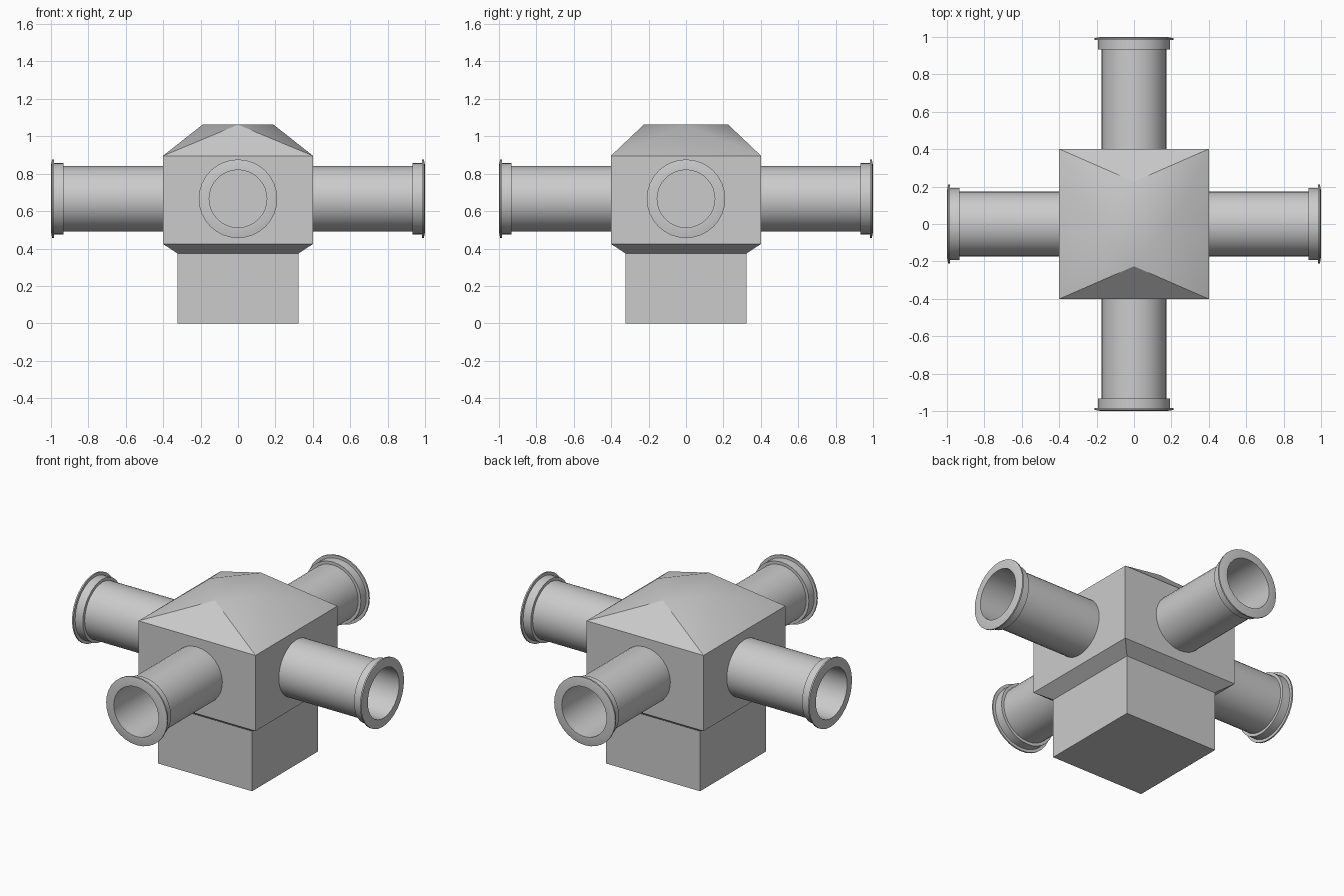
import bpy, bmesh
from math import cos, sin, pi, radians
from mathutils import Matrix

if "Cube" in bpy.data.objects:
    bpy.data.objects.remove(bpy.data.objects["Cube"])


def make_object(name, bm):
    bmesh.ops.recalc_face_normals(bm, faces=bm.faces)
    mesh = bpy.data.meshes.new(name)
    bm.to_mesh(mesh)
    bm.free()
    obj = bpy.data.objects.new(name, mesh)
    bpy.context.collection.objects.link(obj)
    bpy.ops.object.select_all(action='DESELECT')
    obj.select_set(True)
    bpy.context.view_layer.objects.active = obj
    bpy.ops.object.shade_smooth_by_angle(angle=radians(30))
    return obj


def square(bm, half, z):
    return [bm.verts.new((sx * half, sy * half, z))
            for sx, sy in ((-1, -1), (1, -1), (1, 1), (-1, 1))]


# Junction body: narrow base, flared shoulder, square block
bm = bmesh.new()
loops = [square(bm, h, z) for h, z in
         ((0.323, 0), (0.323, 0.373), (0.402, 0.425), (0.402, 0.895))]
bm.faces.new(loops[0])
for a, b in zip(loops, loops[1:]):
    for i in range(4):
        j = (i + 1) % 4
        bm.faces.new((a[i], a[j], b[j], b[i]))

# Faceted cap: a triangle on each side rising to a flat diamond
top = loops[-1]
tips = [bm.verts.new((x, y, 1.062)) for x, y in
        ((0, -0.226), (0.19, 0), (0, 0.226), (-0.19, 0))]
for i in range(4):
    j = (i + 1) % 4
    bm.faces.new((top[i], top[j], tips[i]))
    bm.faces.new((top[j], tips[j], tips[i]))
bm.faces.new(tips)
make_object("junction_body", bm)

# Pipes: one hollow flanged profile (distance out, radius) on all four sides
profile = [(0.39, 0.174), (0.932, 0.174), (0.932, 0.192), (0.985, 0.192),
           (0.985, 0.21), (0.994, 0.21), (1.0, 0.176), (1.0, 0.154),
           (0.39, 0.154)]
SIDES = 32
for k, side in enumerate(("right", "back", "left", "front")):
    bm = bmesh.new()
    rings = [[bm.verts.new((d, r * cos(2 * pi * i / SIDES),
                            r * sin(2 * pi * i / SIDES)))
              for i in range(SIDES)] for d, r in profile]
    for n, a in enumerate(rings):
        b = rings[(n + 1) % len(rings)]
        for i in range(SIDES):
            j = (i + 1) % SIDES
            bm.faces.new((a[i], a[j], b[j], b[i]))
    bm.transform(Matrix.Translation((0, 0, 0.666)) @
                 Matrix.Rotation(k * pi / 2, 4, 'Z'))
    make_object(side + "_pipe", bm)
